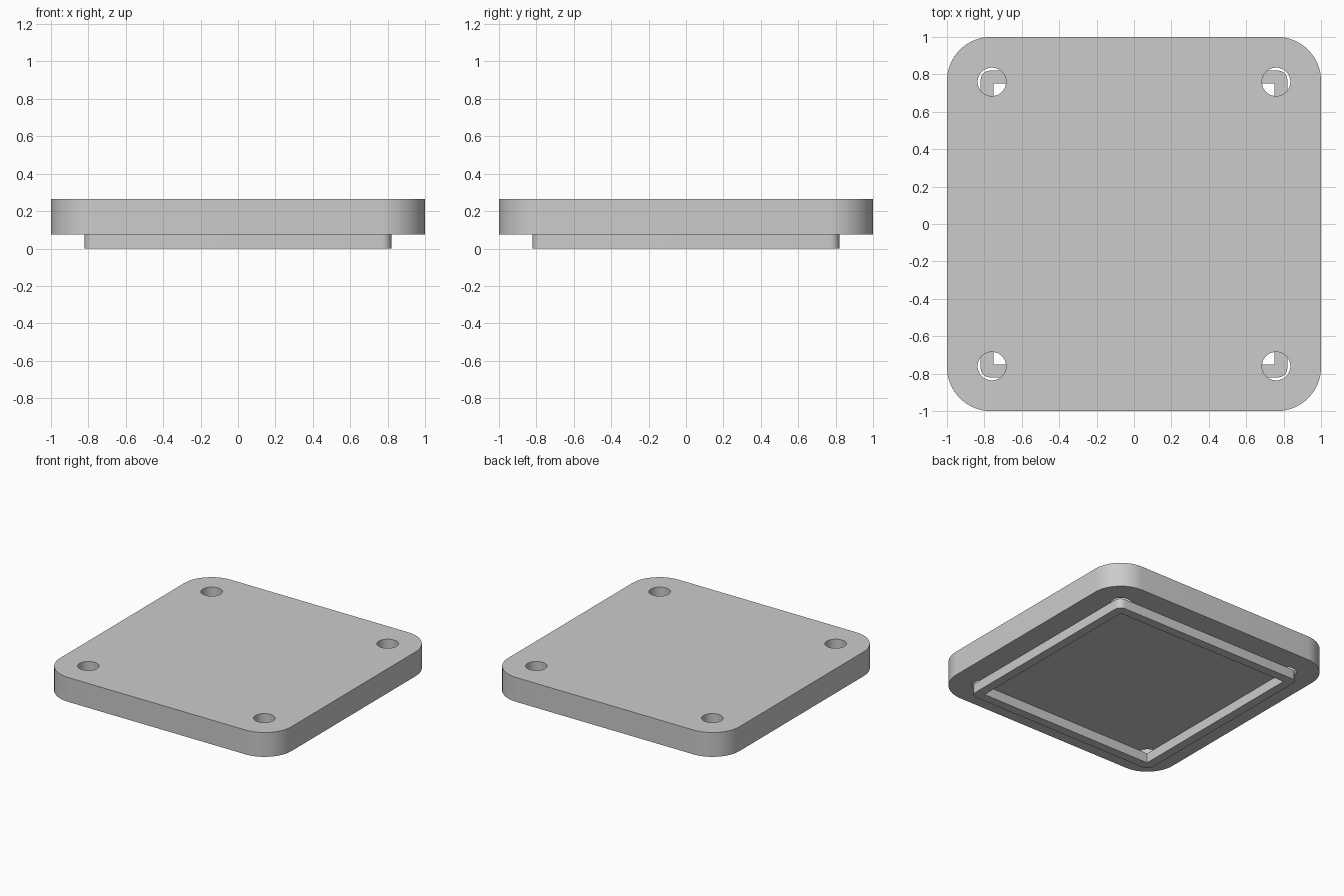
import bpy
import bmesh
from math import cos, sin, pi, radians

default = bpy.data.objects.get("Cube")
if default:
    bpy.data.objects.remove(default, do_unlink=True)

PLATE_BOTTOM, PLATE_TOP = 0.075, 0.265

grey = bpy.data.materials.new("light grey")
grey.use_nodes = True
grey.diffuse_color = (0.6, 0.6, 0.6, 1)
grey.node_tree.nodes["Principled BSDF"].inputs["Base Color"].default_value = (0.6, 0.6, 0.6, 1)


def circle(cx, cy, radius, steps=48):
    return [(cx + radius * cos(2 * pi * i / steps), cy + radius * sin(2 * pi * i / steps))
            for i in range(steps)]


def rounded_square(half, radius, steps=16):
    points = []
    for quarter, (sx, sy) in enumerate([(1, 1), (-1, 1), (-1, -1), (1, -1)]):
        for i in range(steps + 1):
            a = (quarter + i / steps) * pi / 2
            points.append((sx * (half - radius) + radius * cos(a),
                           sy * (half - radius) + radius * sin(a)))
    return points


def square(half):
    return [(half, half), (-half, half), (-half, -half), (half, -half)]


def extruded(name, outlines, z0, z1):
    """Solid between two heights; the first outline is the edge, the rest are openings."""
    bm = bmesh.new()
    caps = {z0: [], z1: []}
    for outline in outlines:
        low, high = [[bm.verts.new((x, y, z)) for x, y in outline] for z in (z0, z1)]
        for i in range(len(outline)):
            j = (i + 1) % len(outline)
            bm.faces.new((low[i], low[j], high[j], high[i]))
            caps[z0].append(bm.edges.get((low[i], low[j])))
            caps[z1].append(bm.edges.get((high[i], high[j])))
    for edges in caps.values():
        bmesh.ops.triangle_fill(bm, edges=edges, use_beauty=True, normal=(0, 0, 1))
    bmesh.ops.recalc_face_normals(bm, faces=bm.faces)
    mesh = bpy.data.meshes.new(name)
    bm.to_mesh(mesh)
    bm.free()
    mesh.materials.append(grey)
    obj = bpy.data.objects.new(name, mesh)
    bpy.context.collection.objects.link(obj)
    bpy.ops.object.select_all(action="DESELECT")
    obj.select_set(True)
    bpy.context.view_layer.objects.active = obj
    bpy.ops.object.shade_smooth_by_angle(angle=radians(30))
    return obj


# Lid plate with a screw hole in each corner
holes = [circle(sx * 0.76, sy * 0.76, 0.076) for sx in (1, -1) for sy in (1, -1)]
extruded("lid_plate", [rounded_square(1.0, 0.235)] + holes, PLATE_BOTTOM, PLATE_TOP)

# Locating rim under the plate: rounded outside, square inside
extruded("locating_rim", [rounded_square(0.82, 0.05, 8), square(0.75)], 0, PLATE_BOTTOM)
